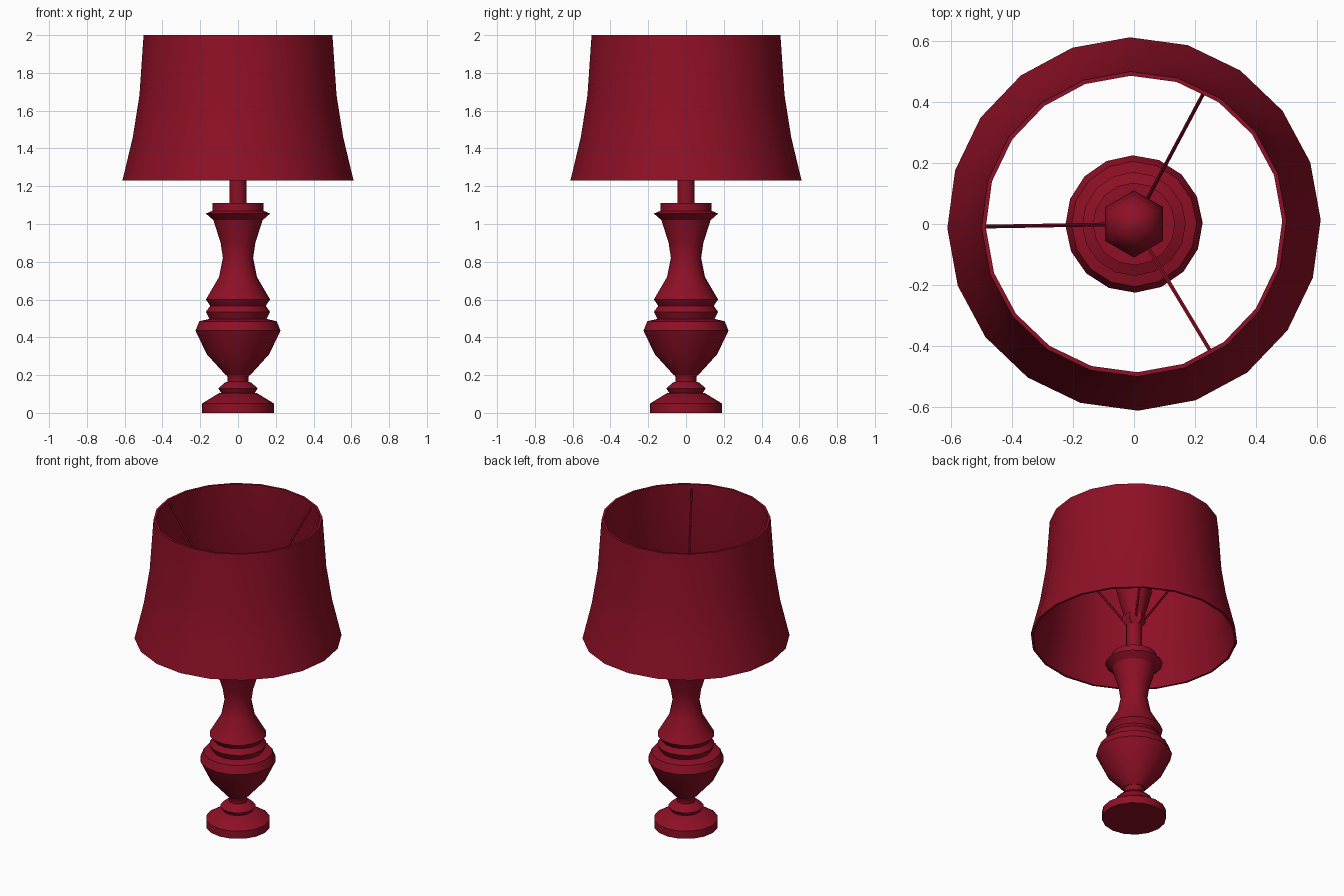
import bpy, bmesh, math
from mathutils import Vector, Matrix

cube = bpy.data.objects.get("Cube")
if cube:
    bpy.data.objects.remove(cube, do_unlink=True)

red = bpy.data.materials.new("deep_red")
red.use_nodes = True
colour = (0.27, 0.005, 0.019, 1)
red.diffuse_color = colour
red.node_tree.nodes["Principled BSDF"].inputs["Base Color"].default_value = colour


def finish(name, bm, angle=35):
    """Turn a bmesh into a shaded red object."""
    bmesh.ops.recalc_face_normals(bm, faces=bm.faces)
    mesh = bpy.data.meshes.new(name)
    bm.to_mesh(mesh)
    bm.free()
    obj = bpy.data.objects.new(name, mesh)
    bpy.context.collection.objects.link(obj)
    mesh.materials.append(red)
    bpy.ops.object.select_all(action="DESELECT")
    obj.select_set(True)
    bpy.context.view_layer.objects.active = obj
    bpy.ops.object.shade_smooth_by_angle(angle=math.radians(angle))
    return obj


def lathe(name, profile, sides, turn=0, closed=False, angle=35):
    """Spin (radius, height) points round z; open profiles get end caps."""
    bm = bmesh.new()
    rings = []
    for r, z in profile:
        rings.append([bm.verts.new((r * math.cos(a), r * math.sin(a), z))
                      for a in (math.radians(turn) + math.tau * i / sides
                                for i in range(sides))])
    pairs = list(zip(rings, rings[1:]))
    if closed:
        pairs.append((rings[-1], rings[0]))
    else:
        bm.faces.new(rings[0])
        bm.faces.new(rings[-1])
    for low, high in pairs:
        for i in range(sides):
            j = (i + 1) % sides
            bm.faces.new((low[i], low[j], high[j], high[i]))
    return finish(name, bm, angle)


def rod(name, start, end, radius):
    """Thin bar between two points."""
    start, end = Vector(start), Vector(end)
    axis = end - start
    place = Matrix.Translation((start + end) / 2) @ \
        axis.to_track_quat("Z", "Y").to_matrix().to_4x4()
    bm = bmesh.new()
    bmesh.ops.create_cone(bm, cap_ends=True, segments=6, radius1=radius,
                          radius2=radius, depth=axis.length, matrix=place)
    return finish(name, bm)


# Turned foot, pedestal and column
lathe("foot", [(.19, 0), (.19, .05), (.10, .105)], 16, turn=1)
lathe("pedestal", [(.085, .10), (.105, .13), (.07, .16), (.055, .165),
                   (.055, .19), (.065, .205)], 16, turn=1)
lathe("vase_body", [(.065, .2), (.165, .31), (.225, .435), (.205, .485),
                    (.14, .5)], 16, turn=1)
lathe("ring_band", [(.15, .495), (.17, .535), (.147, .567), (.17, .6)],
      16, turn=1, angle=25)
lathe("column", [(.17, .6), (.10, .72), (.08, .82), (.092, .9),
                 (.13, 1.02)], 16, turn=1)
lathe("column_cap", [(.13, 1.02), (.17, 1.055), (.135, 1.07),
                     (.135, 1.11)], 16, turn=1)

# Stem, socket and bulb
lathe("stem", [(.046, 1.1), (.046, 1.34)], 16)
lathe("socket", [(.046, 1.31), (.07, 1.34), (.07, 1.375), (.055, 1.38)], 6, turn=30)
lathe("bulb", [(.06, 1.37), (.085, 1.46), (.11, 1.56), (.095, 1.64),
               (.055, 1.69), (.01, 1.705)], 6, turn=30, angle=65)

# Hollow lampshade
outer = [(.612, 1.23), (.557, 1.46), (.522, 1.68), (.5, 2)]
inner = [(r - .014, z) for r, z in reversed(outer)]
lathe("lampshade", outer + inner, 20, turn=1.3, closed=True)

# Three sloping rods that carry the shade
for number, degrees in enumerate((62, 181, 301), 1):
    a = math.radians(degrees)
    c, s = math.cos(a), math.sin(a)
    rod(f"shade_rod_{number}", (.05 * c, .05 * s, 1.34),
        (.486 * c, .486 * s, 1.97), .007)
